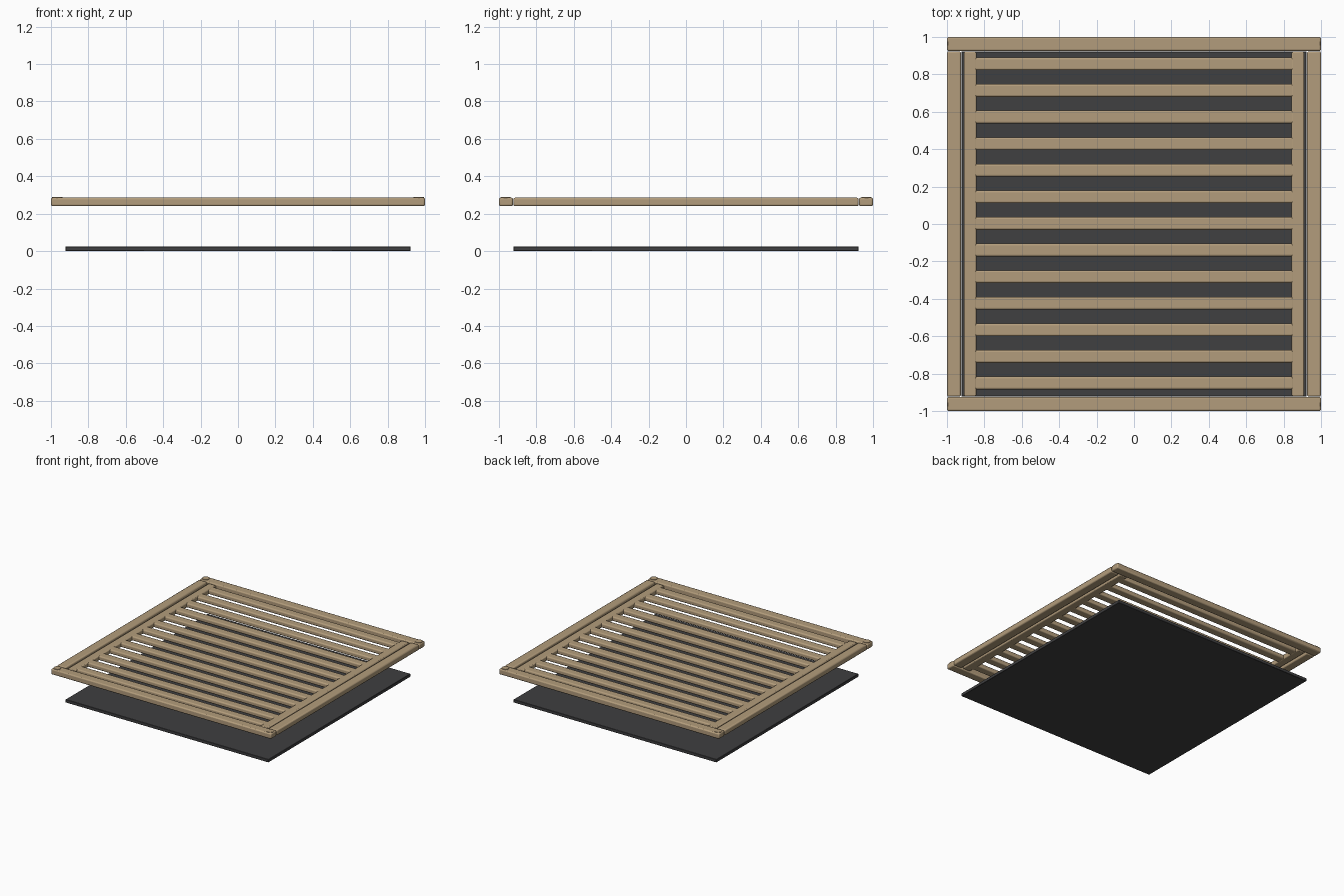
import bpy
import math

if "Cube" in bpy.data.objects:
    bpy.data.objects.remove(bpy.data.objects["Cube"])


def material(name, rgb):
    m = bpy.data.materials.new(name)
    m.diffuse_color = (*rgb, 1)
    m.use_nodes = True
    m.node_tree.nodes["Principled BSDF"].inputs["Base Color"].default_value = m.diffuse_color
    return m


wood = material("tan_wood", (0.45, 0.335, 0.20))
dark = material("charcoal", (0.05, 0.05, 0.052))


def finish(ob, name, mat, bevel=0.0, segments=2):
    ob.name = name
    ob.data.materials.append(mat)
    if bevel:
        mod = ob.modifiers.new("rounded_edges", 'BEVEL')
        mod.width = bevel
        mod.segments = segments
    bpy.ops.object.shade_smooth_by_angle(angle=math.radians(40))
    return ob


def box(name, center, size, mat, bevel=0.0, segments=2):
    bpy.ops.mesh.primitive_cube_add(size=1, location=center)
    ob = bpy.context.object
    ob.scale = size
    bpy.ops.object.transform_apply(location=False, rotation=False, scale=True)
    return finish(ob, name, mat, bevel, segments)


# Dark base panel below the frame
box("base_panel", (0, 0, 0.0125), (1.844, 1.844, 0.025), dark, 0.002, 1)

# Outer frame: full-length front and back rails, side rails between them
Z, H = 0.263, 0.046
for s, side in ((-1, "front"), (1, "back")):
    box(side + "_rail", (0, s * 0.9625, Z), (2.0, 0.075, H), wood, 0.009)
for s, side in ((-1, "left"), (1, "right")):
    box(side + "_rail", (s * 0.9625, 0, Z), (0.075, 1.846, H), wood, 0.009)
    # Inner stile, separated from the side rail by a narrow slot
    box(side + "_stile", (s * 0.8765, 0, Z - 0.002), (0.067, 1.842, 0.038), wood, 0.007)

# Evenly spaced slats with rounded edges, ending inside the stiles
for k in range(13):
    box("slat", (0, 0.003 + (k - 6) * 0.1422, Z - 0.002), (1.72, 0.068, 0.036),
        wood, 0.010, 3)

# Low round plugs on the four corners
for sx in (-1, 1):
    for sy in (-1, 1):
        bpy.ops.mesh.primitive_cylinder_add(vertices=16, radius=0.028, depth=0.014,
                                            location=(sx * 0.967, sy * 0.965, 0.283))
        finish(bpy.context.object, "corner_plug", wood)
